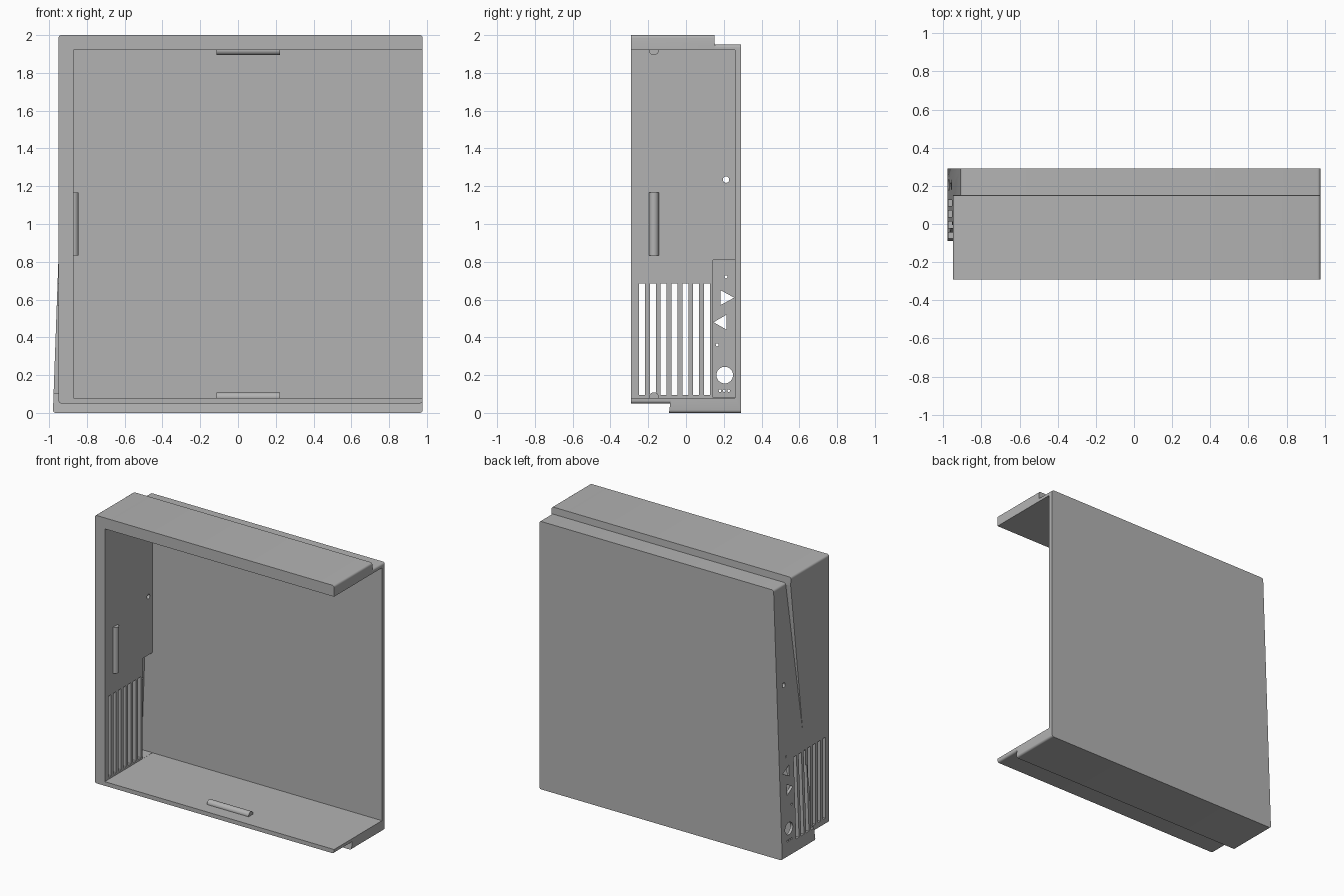
import bpy, bmesh, math

if "Cube" in bpy.data.objects:
    bpy.data.objects.remove(bpy.data.objects["Cube"])

grey = bpy.data.materials.new("light_grey_plastic")
grey.use_nodes = True
GREY = (0.45, 0.45, 0.45, 1)
grey.diffuse_color = GREY
grey.node_tree.nodes["Principled BSDF"].inputs["Base Color"].default_value = GREY


def outer_x(z):
    """Sloping outer face of the rear shell on the right side."""
    return -0.98 + 0.036 * z


def prism(name, profile, left, right, bevel=0.0):
    """Extrude a (y, z) profile along x; each end is a function of z."""
    bm = bmesh.new()
    a = [bm.verts.new((left(z), y, z)) for y, z in profile]
    b = [bm.verts.new((right(z), y, z)) for y, z in profile]
    bm.faces.new(a)
    bm.faces.new(b[::-1])
    n = len(a)
    for i in range(n):
        j = (i + 1) % n
        bm.faces.new((a[j], a[i], b[i], b[j]))
    bmesh.ops.recalc_face_normals(bm, faces=bm.faces)
    if bevel:
        # Round only the corners that run front to back
        edges = []
        for e in bm.edges:
            d = (e.verts[0].co - e.verts[1].co).normalized()
            if abs(d.y) > 0.95:
                edges.append(e)
        bmesh.ops.bevel(bm, geom=edges, offset=bevel, segments=4,
                        profile=0.5, affect='EDGES')
    mesh = bpy.data.meshes.new(name)
    bm.to_mesh(mesh)
    bm.free()
    mesh.materials.append(grey)
    obj = bpy.data.objects.new(name, mesh)
    bpy.context.collection.objects.link(obj)
    return obj


def const(v):
    return lambda z: v


def rect(y0, y1, z0, z1):
    return [(y0, z0), (y1, z0), (y1, z1), (y0, z1)]


def circle(y, z, r, n=24):
    return [(y + r * math.cos(2 * math.pi * i / n),
             z + r * math.sin(2 * math.pi * i / n)) for i in range(n)]


def combine(target, other, operation):
    """Apply a boolean and discard the second object."""
    mod = target.modifiers.new(operation.lower(), 'BOOLEAN')
    mod.operation = operation
    mod.solver = 'EXACT'
    mod.object = other
    bpy.context.view_layer.objects.active = target
    bpy.ops.object.modifier_apply(modifier=mod.name)
    bpy.data.objects.remove(other)


# Front frame block and the sloping rear shell behind it
case = prism("case_shell",
             [(-0.29, 0.05), (-0.29, 2.0), (0.15, 2.0), (0.153, 1.94), (-0.082, 0.05)],
             const(-0.95), const(0.977), 0.015)
rear = prism("rear_shell",
             [(-0.09, 0), (0.292, 0), (0.292, 1.95), (0.15, 1.95)],
             outer_x, const(0.977), 0.015)
combine(case, rear, 'UNION')

# Hollow interior, open at the front and the left
cavity = prism("cavity", rect(-1, 0.26, 0.08, 1.92), const(-0.87), const(1.5))
combine(case, cavity, 'DIFFERENCE')

# Thinned connector panel low at the back of the right wall
recess = prism("connector_recess", rect(0.142, 0.259, 0.081, 0.81),
               lambda z: outer_x(z) + 0.02, const(-0.8))
combine(case, recess, 'DIFFERENCE')

# Openings through the right wall: vents, triangles and round ports
openings = [rect(-0.249 + 0.0573 * i, -0.217 + 0.0573 * i, 0.095, 0.685) for i in range(7)]
openings += [[(0.182, 0.57), (0.255, 0.61), (0.182, 0.65)],
             [(0.215, 0.44), (0.215, 0.52), (0.146, 0.48)],
             circle(0.205, 0.2, 0.044, 32),
             circle(0.212, 1.235, 0.017),
             circle(0.212, 0.72, 0.008, 12),
             circle(0.165, 0.36, 0.008, 12)]
openings += [circle(y, 0.117, 0.007, 12) for y in (0.18, 0.203, 0.226)]
for profile in openings:
    combine(case, prism("opening", profile, const(-1.2), const(-0.8)), 'DIFFERENCE')


# Half-round snap ribs on the inner walls
def rib(name, location, length, rotation):
    bpy.ops.mesh.primitive_cylinder_add(vertices=24, radius=0.026, depth=length,
                                        location=location, rotation=rotation)
    obj = bpy.context.object
    obj.name = name
    obj.data.materials.append(grey)
    bpy.ops.object.shade_smooth_by_angle(angle=math.radians(35))


across = (0, math.pi / 2, 0)
rib("top_rib", (0.055, -0.17, 1.92), 0.335, across)
rib("bottom_rib", (0.055, -0.17, 0.083), 0.335, across)
rib("right_rib", (-0.87, -0.17, 1.0), 0.335, (0, 0, 0))

bpy.ops.object.select_all(action='DESELECT')
case.select_set(True)
bpy.context.view_layer.objects.active = case
bpy.ops.object.shade_smooth_by_angle(angle=math.radians(30))
